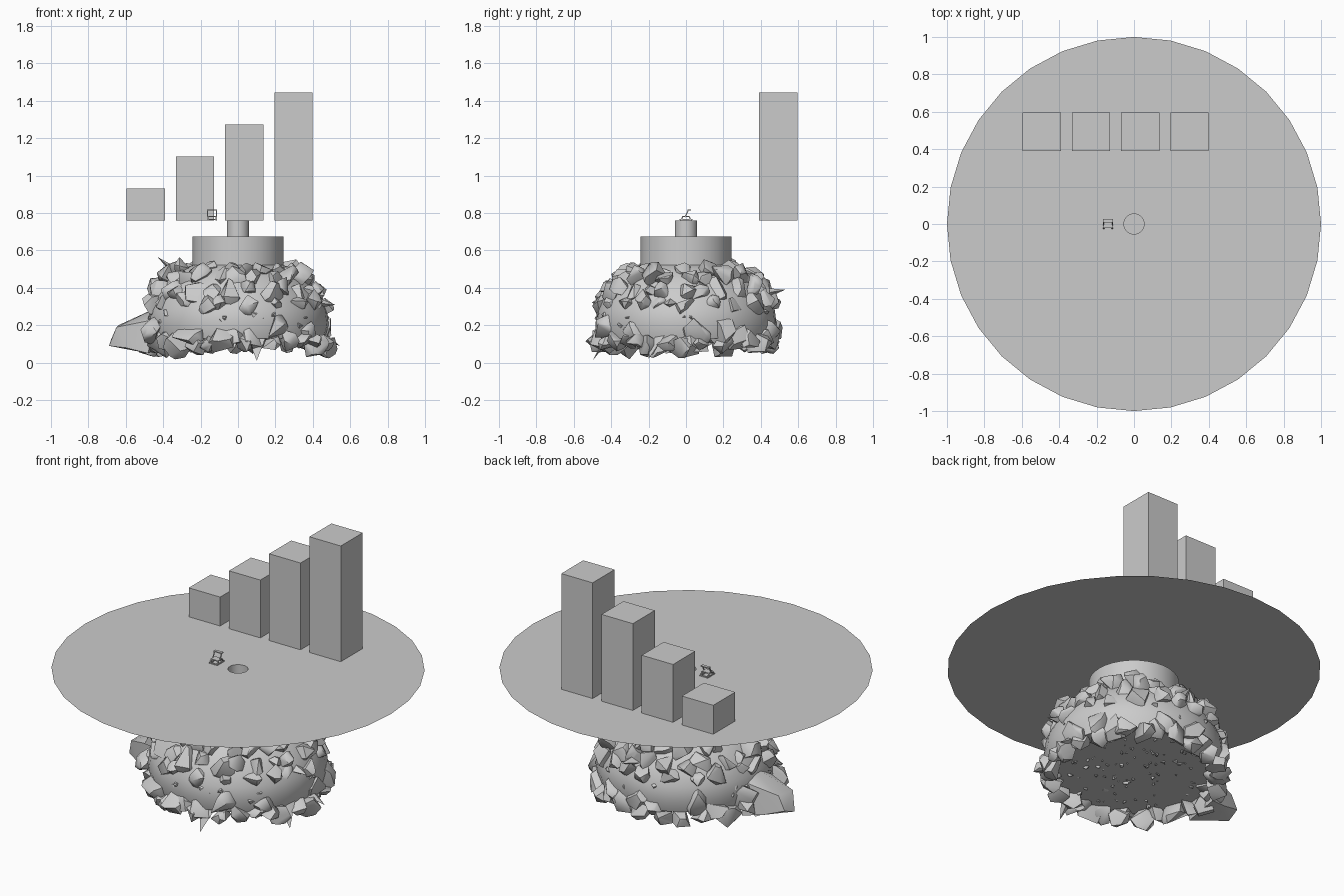
import bpy, bmesh, math, random
from mathutils import Vector, Matrix

if "Cube" in bpy.data.objects:
    bpy.data.objects.remove(bpy.data.objects["Cube"])

random.seed(7)
TOP = 0.76            # height of the platform sheet


def finish(name, bm, smooth=None):
    me = bpy.data.meshes.new(name)
    bm.to_mesh(me)
    bm.free()
    ob = bpy.data.objects.new(name, me)
    bpy.context.collection.objects.link(ob)
    if smooth:
        bpy.ops.object.select_all(action='DESELECT')
        ob.select_set(True)
        bpy.context.view_layer.objects.active = ob
        bpy.ops.object.shade_smooth_by_angle(angle=math.radians(smooth))
    return ob


def lathe(name, profile, sides=32, smooth=35):
    """Revolve (radius, height) points around z; radius 0 becomes a pole."""
    bm = bmesh.new()
    rings = []
    for r, z in profile:
        n = sides if r > 0 else 1
        rings.append([bm.verts.new((r * math.cos(2 * math.pi * i / sides),
                                    r * math.sin(2 * math.pi * i / sides), z)) for i in range(n)])
    for a, b in zip(rings, rings[1:]):
        for i in range(sides):
            j = (i + 1) % sides
            quad = [a[i % len(a)], a[j % len(a)], b[j % len(b)], b[i % len(b)]]
            bm.faces.new(list(dict.fromkeys(quad)))
    return finish(name, bm, smooth)


def box(bm, centre, size, rot_x=0):
    m = Matrix.Translation(centre) @ Matrix.Rotation(rot_x, 4, 'X') @ Matrix.Diagonal((*size, 1))
    bmesh.ops.create_cube(bm, size=1, matrix=m)


def rock(bm, centre, size, points=14):
    """Angular boulder: convex hull of random points on a stretched ball."""
    tilt = Matrix.Rotation(random.uniform(0, 6.28), 3,
                           Vector([random.uniform(-1, 1) for _ in range(3)]).normalized())
    verts = []
    for _ in range(points):
        d = Vector([random.gauss(0, 1) for _ in range(3)]).normalized()
        d = Vector((d.x * 1.15, d.y, d.z * 0.9)) * size * random.uniform(0.85, 1.1)
        p = tilt @ d + Vector(centre)
        p.z = max(p.z, 0.005)
        verts.append(bm.verts.new(p))
    hull(bm, verts)


def hull(bm, verts):
    res = bmesh.ops.convex_hull(bm, input=verts)
    loose = [g for g in res["geom_interior"] if isinstance(g, bmesh.types.BMVert)]
    bmesh.ops.delete(bm, geom=loose, context='VERTS')


def polar(r, a, z):
    return (r * math.cos(a), r * math.sin(a), z)


def rock_row(bm, count, r, z, smin, smax, jitter=0.02):
    for i in range(count):
        a = 2 * math.pi * (i + random.uniform(-0.3, 0.3)) / count
        rock(bm, polar(r + random.uniform(-jitter, jitter) * 0.7, a,
                       z + random.uniform(-jitter, jitter)), random.uniform(smin, smax))


# Platform sheet with centre hole, and shaft below it
lathe("platform", [(0.054, TOP), (1.0, TOP)], smooth=None)
lathe("shaft", [(0.054, 0.675), (0.054, TOP), (0.06, TOP - 0.001), (0.06, 0.67)])

# Drum and mound core
lathe("drum", [(0, 0.45), (0.243, 0.45), (0.243, 0.675), (0, 0.675)])
lathe("mound", [(0, 0.13), (0.465, 0.13), (0.485, 0.2), (0.475, 0.28), (0.44, 0.36),
                (0.38, 0.44), (0.30, 0.5), (0.22, 0.53), (0, 0.54)])

# Boulders over the upper slope
bm = bmesh.new()
rock_row(bm, 18, 0.30, 0.485, 0.05, 0.065)
rock_row(bm, 23, 0.36, 0.455, 0.055, 0.075)
rock_row(bm, 26, 0.415, 0.385, 0.055, 0.075)
rock_row(bm, 22, 0.445, 0.32, 0.045, 0.07)
finish("upper_boulders", bm, 40)

# Boulders around the foot
bm = bmesh.new()
rock_row(bm, 32, 0.455, 0.11, 0.055, 0.08, 0.025)
rock_row(bm, 11, 0.455, 0.17, 0.07, 0.095, 0.02)
finish("foot_boulders", bm, 40)

# Large boulder sticking out on the left
bm = bmesh.new()
hull(bm, [bm.verts.new(p) for p in (
    (-0.69, -0.03, 0.09), (-0.68, 0.05, 0.12), (-0.65, -0.07, 0.19), (-0.64, 0.05, 0.20),
    (-0.60, -0.08, 0.08), (-0.48, -0.11, 0.05), (-0.45, 0.12, 0.06), (-0.45, -0.12, 0.23),
    (-0.45, 0.10, 0.25), (-0.56, 0.09, 0.08), (-0.40, 0.0, 0.31))])
finish("large_boulder", bm, 40)

# Thin pointed shards
bm = bmesh.new()
for tip, base in (((-0.43, 0.05, 0.565), (-0.33, 0.05, 0.48)),
                  ((0.05, 0.53, 0.39), (0.04, 0.42, 0.37)),
                  ((0.52, -0.1, 0.31), (0.42, -0.08, 0.32)),
                  ((0.545, 0.03, 0.09), (0.44, 0.02, 0.15)),
                  ((0.48, -0.2, 0.02), (0.42, -0.15, 0.15)),
                  ((0.1, -0.5, 0.01), (0.1, -0.42, 0.14))):
    t, b = Vector(tip), Vector(base)
    side = (t - b).cross(Vector((0, 0, 1))).normalized() * 0.05
    up = Vector((0, 0, 0.03))
    hull(bm, [bm.verts.new(p) for p in (t, b + side, b - side, b + up, b - up)])
finish("shards", bm, 40)

# Pebbles under the flat bottom and on the bare band
bm = bmesh.new()
for _ in range(80):
    a = random.uniform(0, 2 * math.pi)
    rock(bm, polar(random.uniform(0.08, 0.4), a, 0.13), random.uniform(0.006, 0.018), 9)
for _ in range(24):
    a = random.uniform(0, 2 * math.pi)
    rock(bm, polar(0.472, a, random.uniform(0.19, 0.27)), random.uniform(0.015, 0.025), 9)
finish("pebbles", bm, 40)

# Four height blocks in a row, each taller than the last
for i in range(4):
    h = 0.171 * (i + 1)
    bm = bmesh.new()
    box(bm, (-0.4925 + 0.263 * i, 0.4925, TOP + h / 2), (0.205, 0.205, h))
    finish(f"height_block_{i + 1}", bm)

# Small chair: sled rails, legs, seat and reclined back
bm = bmesh.new()
for x in (-0.162, -0.116):
    box(bm, (x, 0, TOP + 0.004), (0.006, 0.066, 0.006))
    box(bm, (x, -0.022, TOP + 0.012), (0.006, 0.006, 0.024), -0.5)
    box(bm, (x, 0.022, TOP + 0.012), (0.006, 0.006, 0.024), 0.5)
    box(bm, (x, 0.004, TOP + 0.038), (0.005, 0.005, 0.046), -0.45)
box(bm, (-0.139, -0.002, TOP + 0.022), (0.046, 0.04, 0.006))
for y, z in ((0.017, 0.057), (-0.03, 0.005), (0.03, 0.005)):
    box(bm, (-0.139, y, TOP + z), (0.052, 0.018 if z > 0.02 else 0.008, 0.006))
finish("small_chair", bm)
